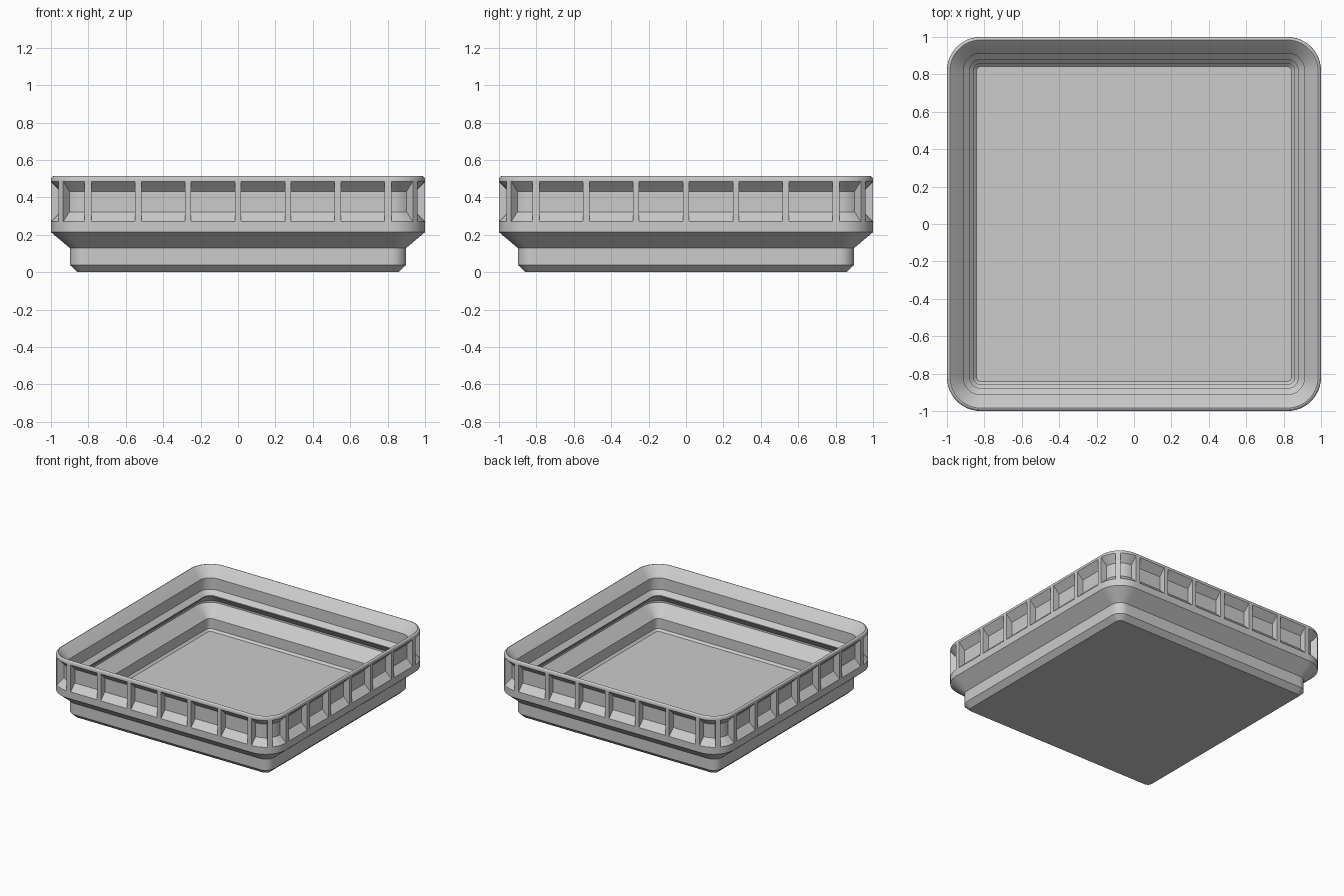
import bpy, bmesh, math

if "Cube" in bpy.data.objects:
    bpy.data.objects.remove(bpy.data.objects["Cube"])

CORNER = 0.82            # centre of every corner arc, shared by all outlines
PITCH, RIB = 0.267, 0.034
POCKET_BACK = 0.948

mat = bpy.data.materials.new("light_grey")
mat.diffuse_color = (0.6, 0.6, 0.6, 1)
mat.use_nodes = True
mat.node_tree.nodes["Principled BSDF"].inputs["Base Color"].default_value = mat.diffuse_color

# Stations around one side and its corner: (kind, value, next column is a pocket)
stations = []
for i in range(6):
    mid = (i - 2.5) * PITCH
    half = (PITCH - RIB) / 2
    stations += [("side", mid - half, True), ("side", mid + half, False)]
rib_angle = math.radians(5.4)
first, steps = math.pi / 4 - rib_angle, 5
for k in range(steps):
    stations.append(("arc", first * k / steps, True))
stations.append(("arc", first, False))
for k in range(steps):
    stations.append(("arc", math.pi / 2 - first + first * k / steps, True))
stations.append(("arc", math.pi / 2, False))
PER_SIDE = len(stations)
N = PER_SIDE * 4


def point(col, h):
    """Point on the rounded square of half width h."""
    side, i = divmod(col, PER_SIDE)
    kind, v, _ = stations[i]
    if kind == "side":
        x, y = v, -h
    else:
        r = h - CORNER
        x, y = CORNER + r * math.sin(v), -CORNER - r * math.cos(v)
    for _ in range(side):
        x, y = -y, x
    return x, y


bm = bmesh.new()


def ring(h, z):
    return [bm.verts.new((*point(c, h), z)) for c in range(N)]


def quad(a, b, c):
    d = (c + 1) % N
    bm.faces.new((a[c], a[d], b[d], b[c]))


# Profile from the foot, up the outside, over the lip and down to the floor
outside = [(0.858, 0), (0.898, 0.038), (0.898, 0.128), (1, 0.214), (1, 0.27)]
over = [(1, 0.485), (1, 0.496), (0.997, 0.506), (0.991, 0.512), (0.984, 0.514),
        (0.978, 0.509), (0.912, 0.437), (0.912, 0.345), (0.878, 0.312),
        (0.878, 0.306), (0.945, 0.239), (0.945, 0.225), (0.858, 0.137),
        (0.858, 0.056), (0.842, 0.04)]
low = [ring(*p) for p in outside]
high = [ring(*p) for p in over]
for rows in (low, high):
    for a, b in zip(rows, rows[1:]):
        for c in range(N):
            quad(a, b, c)
bm.faces.new(low[0])
bm.faces.new(high[-1])

# Recessed pockets between the ribs
back_low, back_high = ring(POCKET_BACK, 0.322), ring(POCKET_BACK, 0.432)
band = [low[-1], back_low, back_high, high[0]]
for c in range(N):
    pocket = stations[c % PER_SIDE][2]
    before = stations[(c - 1) % PER_SIDE][2]
    if pocket:
        for a, b in zip(band, band[1:]):
            quad(a, b, c)
    else:
        quad(band[0], band[3], c)
    if pocket != before:
        bm.faces.new([row[c] for row in band])

bmesh.ops.delete(bm, geom=[v for v in bm.verts if not v.link_faces], context='VERTS')
bmesh.ops.recalc_face_normals(bm, faces=bm.faces)
mesh = bpy.data.meshes.new("ribbed_bin")
bm.to_mesh(mesh)
bm.free()
mesh.materials.append(mat)
bin_obj = bpy.data.objects.new("ribbed_bin", mesh)
bpy.context.collection.objects.link(bin_obj)

# Smooth corners, crisp edges
bpy.context.view_layer.objects.active = bin_obj
bin_obj.select_set(True)
bpy.ops.object.shade_smooth_by_angle(angle=math.radians(25))
